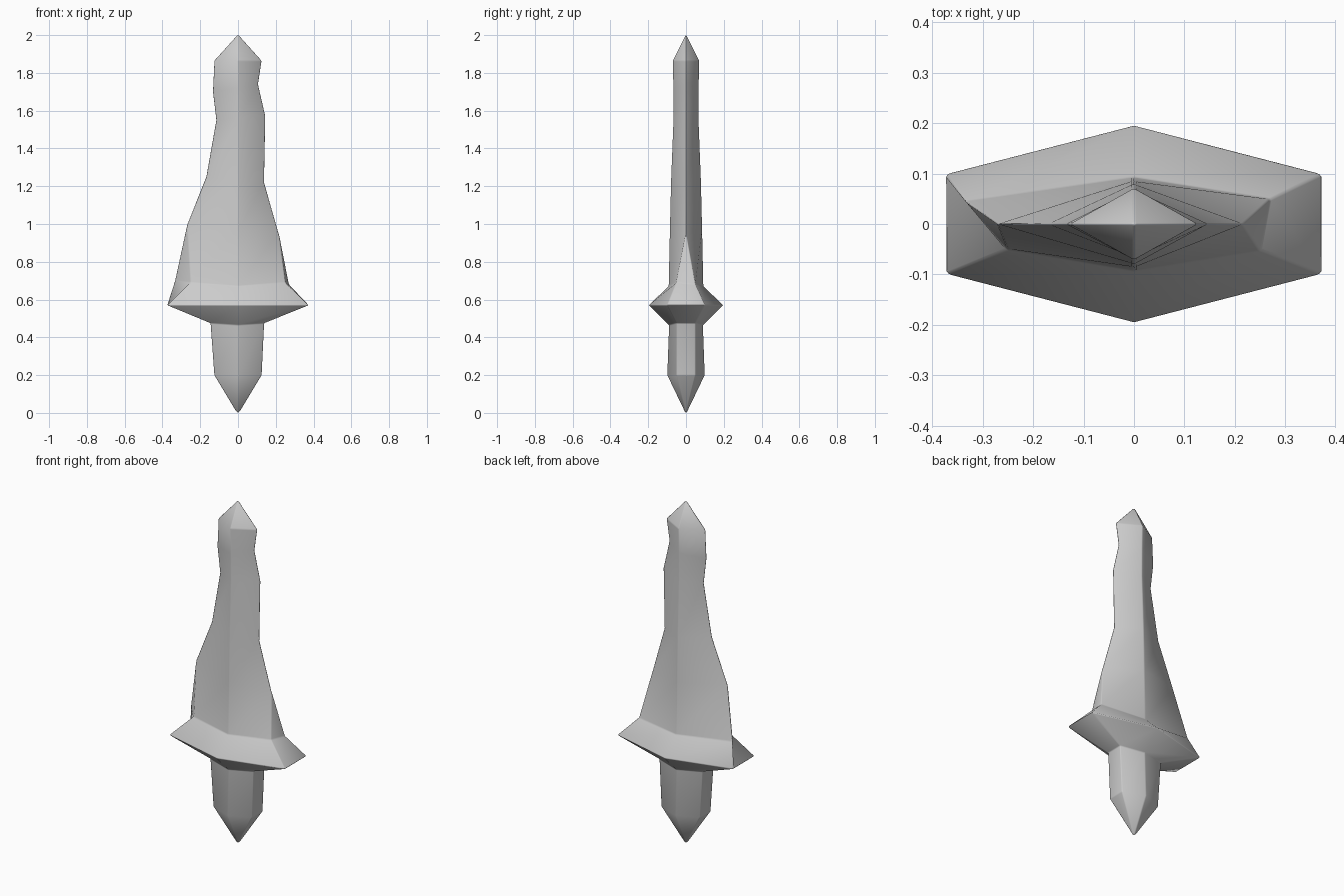
import bpy
import bmesh

cube = bpy.data.objects.get("Cube")
if cube:
    bpy.data.objects.remove(cube, do_unlink=True)


def make_material(name, colour):
    mat = bpy.data.materials.new(name)
    mat.use_nodes = True
    mat.diffuse_color = colour
    mat.node_tree.nodes["Principled BSDF"].inputs["Base Color"].default_value = colour
    return mat


def section(ridge, right, left, flat=0.0):
    """Six-sided section: ridge (y, z), side points (x, z), half depth of the sides."""
    (ry, rz), (ax, az), (bx, bz) = ridge, right, left
    return [(0, -ry, rz), (ax, -flat, az), (ax, flat, az),
            (0, ry, rz), (bx, flat, bz), (bx, -flat, bz)]


# Grip: hexagonal, slightly wider at the top
grip = [section((0.1, 0.2), (0.125, 0.2), (-0.125, 0.2), 0.05),
        section((0.09, 0.465), (0.138, 0.475), (-0.145, 0.475), 0.05)]

# Guard: wide hexagon, with an uneven shoulder where the blade starts
shoulder = section((0.092, 0.67), (0.27, 0.68), (-0.25, 0.69), 0.05)
shoulder[1] = (0.25, -0.052, 0.69)
shoulder[4] = (-0.335, 0.045, 0.7)
guard = [section((0.197, 0.57), (0.374, 0.57), (-0.374, 0.57), 0.1), shoulder]

# Blade: diamond sections with a worn, uneven outline
blade = [section((0.086, 0.97), (0.217, 0.95), (-0.27, 1.0)),
         section((0.08, 1.23), (0.14, 1.22), (-0.17, 1.25)),
         section((0.067, 1.56), (0.147, 1.57), (-0.117, 1.55)),
         section((0.068, 1.72), (0.108, 1.74), (-0.135, 1.7)),
         section((0.071, 1.865), (0.127, 1.865), (-0.127, 1.865))]

# Skin the sections and close both ends with points
bm = bmesh.new()
rings = [[bm.verts.new(p) for p in ring] for ring in grip + guard + blade]
pommel_tip = bm.verts.new((0, 0, -0.008))
blade_tip = bm.verts.new((0, 0, 2.006))
for i in range(6):
    j = (i + 1) % 6
    bm.faces.new((pommel_tip, rings[0][j], rings[0][i]))
    bm.faces.new((rings[-1][i], rings[-1][j], blade_tip))
    for low, high in zip(rings, rings[1:]):
        bm.faces.new((low[i], low[j], high[j], high[i]))
bmesh.ops.remove_doubles(bm, verts=bm.verts[:], dist=0.001)
bmesh.ops.recalc_face_normals(bm, faces=bm.faces[:])
for face in bm.faces:
    face.smooth = True

mesh = bpy.data.meshes.new("dagger")
bm.to_mesh(mesh)
bm.free()
mesh.materials.append(make_material("grey stone", (0.6, 0.6, 0.6, 1)))
dagger = bpy.data.objects.new("dagger", mesh)
bpy.context.collection.objects.link(dagger)

# Slightly softened edges
bevel = dagger.modifiers.new("soft_edges", 'BEVEL')
bevel.width = 0.005
bevel.segments = 2
bevel.limit_method = 'ANGLE'
bevel.angle_limit = 0.45
